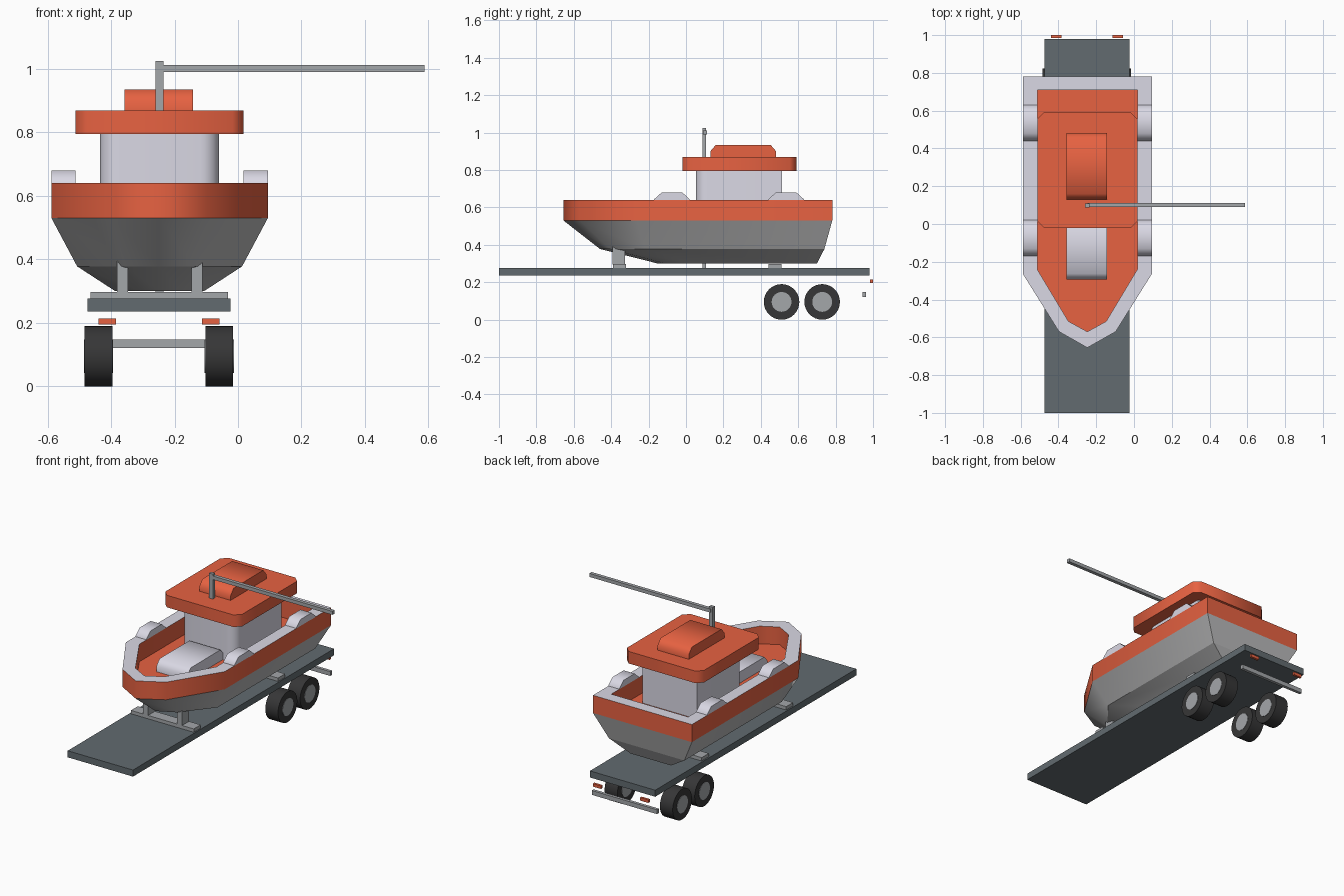
import bpy, bmesh, math

if "Cube" in bpy.data.objects:
    bpy.data.objects.remove(bpy.data.objects["Cube"])

CX = -0.25   # centreline of boat and trailer
SHIFT = 0.003  # final sideways centring


def material(name, rgb):
    m = bpy.data.materials.new(name)
    m.diffuse_color = (*rgb, 1)
    m.use_nodes = True
    m.node_tree.nodes["Principled BSDF"].inputs["Base Color"].default_value = m.diffuse_color
    return m


ORANGE = material("orange", (0.82, 0.125, 0.055))
PALE = material("pale grey", (0.70, 0.69, 0.78))
GREY = material("hull grey", (0.50, 0.50, 0.505))
STEEL = material("steel", (0.37, 0.385, 0.40))
SLATE = material("slate", (0.122, 0.147, 0.16))
RUBBER = material("rubber", (0.037, 0.037, 0.038))


def finish(name, bm, mats, smooth=None, level_sharp=False):
    bmesh.ops.recalc_face_normals(bm, faces=bm.faces)
    bmesh.ops.translate(bm, verts=bm.verts, vec=(SHIFT, 0, 0))
    me = bpy.data.meshes.new(name)
    bm.to_mesh(me)
    bm.free()
    ob = bpy.data.objects.new(name, me)
    bpy.context.collection.objects.link(ob)
    for m in mats:
        me.materials.append(m)
    if smooth:
        bpy.ops.object.select_all(action='DESELECT')
        ob.select_set(True)
        bpy.context.view_layer.objects.active = ob
        bpy.ops.object.shade_smooth_by_angle(angle=math.radians(smooth))
        if level_sharp:  # keep horizontal edges crisp
            for e in me.edges:
                a, b = (me.vertices[i].co.z for i in e.vertices)
                if abs(a - b) < 1e-4:
                    e.use_edge_sharp = True
    return ob


def loft(name, rings, mats, indices, smooth=None, level_sharp=False):
    """Skin a stack of closed rings and cap both ends; indices = cap, bands, cap."""
    bm = bmesh.new()
    rows = [[bm.verts.new(p) for p in r] for r in rings]
    n = len(rows[0])
    bm.faces.new(rows[0]).material_index = indices[0]
    bm.faces.new(rows[-1]).material_index = indices[-1]
    for a, b, mi in zip(rows, rows[1:], indices[1:]):
        for i in range(n):
            j = (i + 1) % n
            bm.faces.new((a[i], a[j], b[j], b[i])).material_index = mi
    return finish(name, bm, mats, smooth, level_sharp)


def prism_x(name, x0, x1, profile, mat, smooth=None):
    """Side profile of (y, z) points extruded across x."""
    return loft(name, [[(x, y, z) for y, z in profile] for x in (x0, x1)], [mat], [0] * 3, smooth)


def prism_z(name, z0, z1, outline, mat, smooth=None):
    """Plan outline of (x, y) points extruded upward."""
    return loft(name, [[(x, y, z) for x, y in outline] for z in (z0, z1)], [mat], [0] * 3, smooth)


def box(name, x0, x1, y0, y1, z0, z1, mat):
    return prism_z(name, z0, z1, [(x0, y0), (x1, y0), (x1, y1), (x0, y1)], mat)


def hump(y0, y1, z0, z1, cut, drop):
    """Box profile with both top corners clipped."""
    return [(y0, z0), (y0, z1 - drop), (y0 + cut, z1), (y1 - cut, z1), (y1, z1 - drop), (y1, z0)]


# Hull: bottom, chine, rim, gunwale top, inner lip, deck
def hull_ring(z, w, stern, shoulder, bow_w, bow_y, tip):
    half = [(w, stern), (w, shoulder), (bow_w, bow_y)]
    pts = half + [(0, tip)] + [(-x, y) for x, y in reversed(half)]
    return [(CX + x, y, z) for x, y in pts]


loft("hull", [
    hull_ring(0.30, 0.14, 0.70, 0.04, 0.06, -0.11, -0.15),
    hull_ring(0.378, 0.26, 0.74, -0.22, 0.11, -0.405, -0.46),
    hull_ring(0.53, 0.341, 0.782, -0.265, 0.15, -0.57, -0.655),
    hull_ring(0.64, 0.341, 0.782, -0.265, 0.15, -0.57, -0.655),
    hull_ring(0.64, 0.265, 0.71, -0.24, 0.10, -0.515, -0.57),
    hull_ring(0.53, 0.265, 0.71, -0.24, 0.10, -0.515, -0.57),
], [GREY, ORANGE, PALE], [0, 0, 0, 1, 2, 1, 1], smooth=62, level_sharp=True)

# Raised fenders on the gunwale
for side, x0 in (("left", CX - 0.341), ("right", CX + 0.265)):
    for end, y in (("front", -0.17), ("rear", 0.44)):
        prism_x(f"fender_{end}_{side}", x0, x0 + 0.076,
                hump(y, y + 0.19, 0.638, 0.68, 0.04, 0.036), PALE, 50)

# Cabin with rounded front corners
r = 0.06
corner = [(r * math.sin(a), r * math.cos(a)) for a in (math.pi / 2 * i / 6 for i in range(7))]
right = [(0.1875 - r + sx, 0.053 + r - cy) for sx, cy in corner] + [(0.1875, 0.513)]
cabin = right + [(-x, y) for x, y in reversed(right)]
prism_z("cabin", 0.53, 0.80, [(CX + x, y) for x, y in cabin], PALE, 35)

# Roof slab with clipped corners
c = 0.035
roof = [(0.265 - c, -0.02), (0.265, -0.02 + c), (0.265, 0.59 - c), (0.265 - c, 0.59)]
roof += [(-x, y) for x, y in reversed(roof)]
prism_z("roof", 0.795, 0.87, [(CX + x, y) for x, y in roof], ORANGE, 50)

# Roof housing and foredeck hatch
prism_x("roof_housing", -0.36, -0.145, hump(0.13, 0.482, 0.865, 0.935, 0.03, 0.035), ORANGE, 55)
prism_x("deck_hatch", -0.36, -0.145, hump(-0.293, 0.06, 0.525, 0.60, 0.03, 0.035), PALE, 55)

# Mast and boom
box("mast", -0.263, -0.238, 0.087, 0.108, 0.865, 1.025, STEEL)
box("boom", -0.25, 0.585, 0.09, 0.112, 0.99, 1.012, STEEL)

# Trailer bed, cross supports and hull posts
box("trailer_bed", -0.477, -0.027, -1.0, 0.98, 0.235, 0.276, SLATE)
box("front_support", -0.468, -0.035, -0.39, -0.322, 0.274, 0.297, STEEL)
box("rear_support", -0.468, -0.035, 0.44, 0.51, 0.274, 0.297, STEEL)
box("keel_block", -0.263, -0.238, 0.087, 0.108, 0.274, 0.302, STEEL)
for side, s in (("left", -1), ("right", 1)):
    prof = [(0.10, 0.295), (0.135, 0.295), (0.135, 0.397), (0.12, 0.382), (0.10, 0.374)]
    loft(f"hull_post_{side}", [[(CX + s * x, y, z) for x, z in prof] for y in (-0.392, -0.325)],
         [STEEL], [0] * 3)


# Wheels: tyre with a thin hub plate on each face
def wheel(name, x0, x1, y, radius, mat):
    ring = [(y + radius * math.cos(math.tau * i / 32), 0.095 + radius * math.sin(math.tau * i / 32))
            for i in range(32)]
    prism_x(name, x0, x1, ring, mat, 35)


for side, x0 in (("left", -0.487), ("right", -0.106)):
    for end, y in (("front", 0.511), ("rear", 0.728)):
        wheel(f"tyre_{end}_{side}", x0, x0 + 0.088, y, 0.095, RUBBER)
        wheel(f"hub_{end}_{side}", x0 - 0.002, x0 + 0.09, y, 0.053, STEEL)

# Rear bumper and tail lights
box("rear_bumper", -0.477, -0.027, 0.943, 0.962, 0.12, 0.147, STEEL)
box("tail_light_left", -0.443, -0.387, 0.985, 1.0, 0.195, 0.214, ORANGE)
box("tail_light_right", -0.117, -0.061, 0.985, 1.0, 0.195, 0.214, ORANGE)
